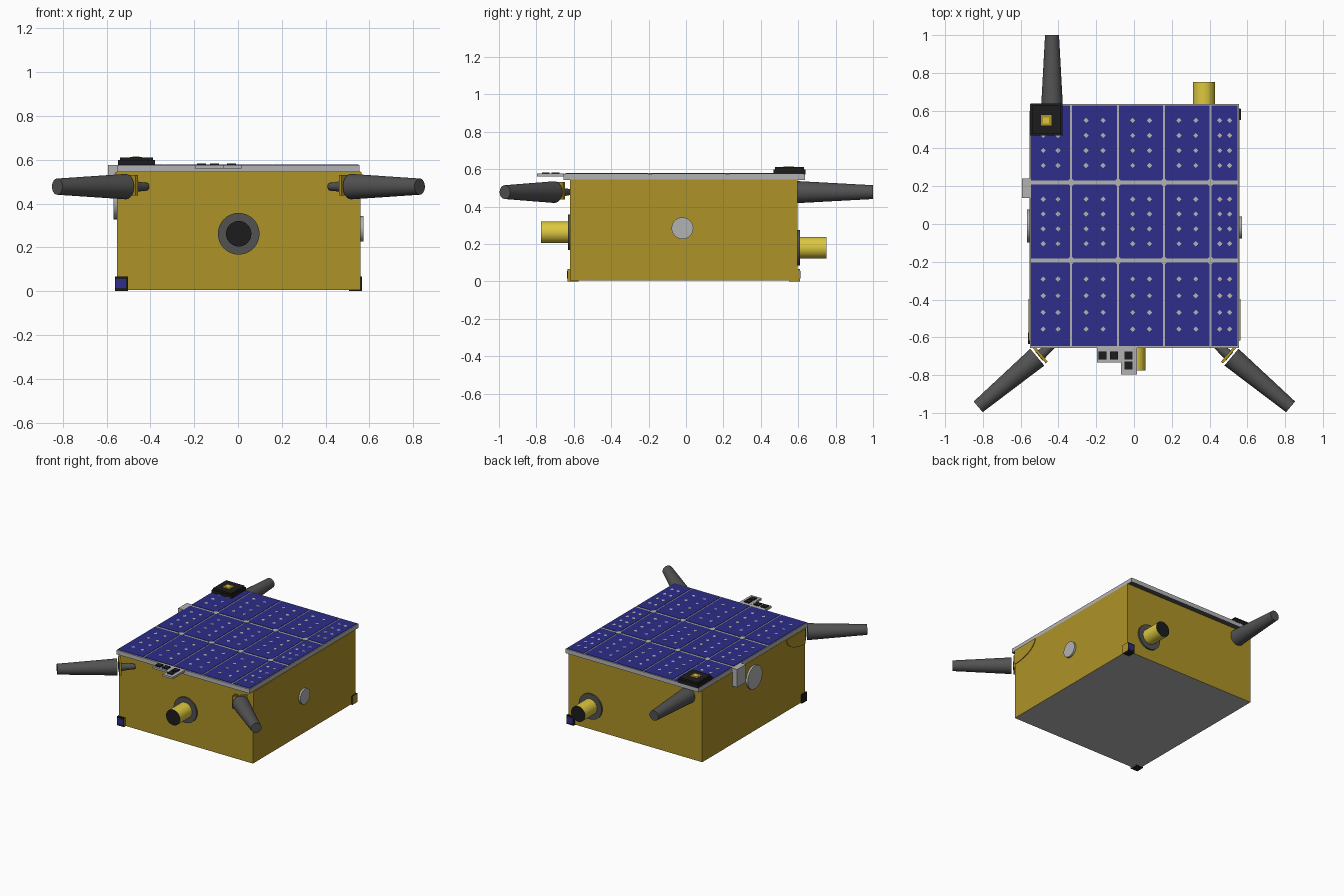
import bpy, bmesh, math
from mathutils import Vector, Matrix

if "Cube" in bpy.data.objects:
    bpy.data.objects.remove(bpy.data.objects["Cube"])


def mat(name, r, g, b):
    m = bpy.data.materials.new(name)
    m.diffuse_color = (r, g, b, 1)
    m.use_nodes = True
    m.node_tree.nodes["Principled BSDF"].inputs["Base Color"].default_value = m.diffuse_color
    return m


FOIL = mat("foil_gold", 0.42, 0.29, 0.02)
BRASS = mat("bright_gold", 0.72, 0.58, 0.05)
BLUE = mat("cell_blue", 0.026, 0.026, 0.26)
GREY = mat("light_grey", 0.45, 0.45, 0.45)
DARK = mat("dark_grey", 0.085, 0.085, 0.085)
BLACK = mat("black", 0.012, 0.012, 0.012)


def finish(name, bm, mats, rule=None, smooth=False):
    bm.normal_update()
    if rule:
        for f in bm.faces:
            f.material_index = rule(f)
    me = bpy.data.meshes.new(name)
    bm.to_mesh(me)
    bm.free()
    for m in mats:
        me.materials.append(m)
    ob = bpy.data.objects.new(name, me)
    bpy.context.collection.objects.link(ob)
    if smooth:
        bpy.context.view_layer.objects.active = ob
        ob.select_set(True)
        bpy.ops.object.shade_smooth_by_angle(angle=math.radians(35))
        ob.select_set(False)
    return ob


def add_box(bm, x0, x1, y0, y1, z0, z1, rot=0):
    m = (Matrix.Translation(((x0 + x1) / 2, (y0 + y1) / 2, (z0 + z1) / 2))
         @ Matrix.Rotation(rot, 4, 'Z') @ Matrix.Diagonal((x1 - x0, y1 - y0, z1 - z0, 1)))
    bmesh.ops.create_cube(bm, size=1, matrix=m)


def box(name, bounds, mats, rule=None, rot=0):
    bm = bmesh.new()
    add_box(bm, *bounds, rot=rot)
    return finish(name, bm, mats, rule)


def rod(name, a, b, r1, r2, mats, rule=None, seg=40):
    """Cylinder or cone from point a to point b."""
    a, b = Vector(a), Vector(b)
    bm = bmesh.new()
    q = (b - a).to_track_quat('Z', 'Y').to_matrix().to_4x4()
    bmesh.ops.create_cone(bm, cap_ends=True, segments=seg, radius1=r1, radius2=r2,
                          depth=(b - a).length, matrix=Matrix.Translation((a + b) / 2) @ q)
    return finish(name, bm, mats, rule, smooth=True)


# Foil-wrapped body with a light grey underside
down = lambda f: int(f.normal.z < -0.5)
box("body", (-0.553, 0.558, -0.62, 0.597, 0.005, 0.545), [FOIL, GREY], down)

# Roof panel, dark beneath
box("roof_panel", (-0.551, 0.555, -0.656, 0.636, 0.543, 0.575), [GREY, DARK], down)

# Solar cells: five columns, three rows
cols = [(-0.545, -0.338), (-0.327, -0.090), (-0.079, 0.154), (0.165, 0.400), (0.411, 0.549)]
rows = [(-0.645, -0.203), (-0.183, 0.21), (0.23, 0.628)]
bm = bmesh.new()
for x0, x1 in cols:
    for y0, y1 in rows:
        add_box(bm, x0, x1, y0, y1, 0.574, 0.578)
finish("solar_cells", bm, [BLUE])


# Small grey contacts on the cells, larger ones where the gaps cross
def contact(bm, x, y, r):
    bmesh.ops.create_cone(bm, cap_ends=True, segments=4, radius1=r, radius2=r, depth=0.004,
                          matrix=Matrix.Translation((x, y, 0.577)))


bm = bmesh.new()
for x0, x1 in cols:
    for y0, y1 in rows:
        for u in (0.31, 0.69):
            for v in (0.2, 0.4, 0.6, 0.8):
                contact(bm, x0 + u * (x1 - x0), y0 + v * (y1 - y0), 0.014)
for x in (-0.3325, -0.0845, 0.1595, 0.4055):
    for y in (-0.193, 0.22):
        contact(bm, x, y, 0.025)
finish("cell_contacts", bm, [GREY])

# Patch antenna on the roof
box("patch_antenna_base", (-0.547, -0.379, 0.468, 0.638, 0.572, 0.598), [BLACK])
box("patch_antenna_top", (-0.539, -0.387, 0.476, 0.630, 0.598, 0.611), [BLACK])
box("patch_antenna_pad", (-0.493, -0.437, 0.521, 0.577, 0.609, 0.613), [FOIL])
box("patch_antenna_core", (-0.481, -0.449, 0.533, 0.565, 0.609, 0.615), [BRASS])

# Sun sensor shelves at the front edge of the roof
box("sensor_shelf_wide", (-0.197, -0.069, -0.733, -0.65, 0.56, 0.575), [GREY])
box("sensor_shelf_long", (-0.069, 0.016, -0.796, -0.65, 0.56, 0.576), [GREY])
bm = bmesh.new()
for x, y in ((-0.166, -0.697), (-0.107, -0.697), (-0.029, -0.697), (-0.029, -0.75)):
    add_box(bm, x - 0.021, x + 0.021, y - 0.021, y + 0.021, 0.57, 0.583)
finish("sun_sensors", bm, [BLACK])

# Bracket and round ports on the sides
box("side_bracket", (-0.593, -0.55, 0.137, 0.24, 0.44, 0.575), [GREY])
rod("left_port", (-0.55, -0.01, 0.415), (-0.567, -0.01, 0.415), 0.087, 0.087, [GREY])
rod("right_port", (0.55, -0.019, 0.284), (0.572, -0.019, 0.284), 0.058, 0.058, [GREY])


# Lens barrels with a flange and a dark front glass
def lens(name, x, y, z, s):
    rod(name + "_flange", (x, y, z), (x, y + s * 0.012, z), 0.095, 0.095, [DARK])
    rod(name + "_barrel", (x, y, z), (x, y + s * 0.155, z), 0.058, 0.058, [BRASS, BLACK],
        lambda f: int(f.normal.y * s > 0.9))


lens("front_lens", 0.003, -0.62, 0.262, -1)
lens("back_lens", 0.37, 0.597, 0.18, 1)

# Tapered antenna booms
ZB = 0.477
rod("back_boom", (-0.434, 0.595, ZB), (-0.434, 1.0, ZB), 0.059, 0.037, [DARK])
for s, side in ((-1, "left"), (1, "right")):
    c = 0.002
    rod(side + "_boom", (c + s * 0.514, -0.705, ZB), (c + s * 0.827, -0.968, ZB), 0.058, 0.037, [DARK])
    rod(side + "_boom_neck", (c + s * 0.505, -0.7, ZB), (c + s * 0.418, -0.627, ZB), 0.03, 0.017, [DARK])
    box(side + "_boom_plate", (c + s * 0.498 - 0.007, c + s * 0.498 + 0.007, -0.746, -0.640, 0.437, 0.53),
        [FOIL], rot=-s * math.radians(40))

    # Rounded foil flap on the side wall beside each boom
    bm = bmesh.new()
    pts = [(-0.618, 0.543)] + [(-0.618 + 0.22 * math.cos(t * math.pi / 20),
                                0.543 - 0.11 * math.sin(t * math.pi / 20)) for t in range(11)]
    face = bm.faces.new([bm.verts.new((c + s * 0.55, y, z)) for y, z in pts])
    ext = bmesh.ops.extrude_face_region(bm, geom=[face])
    bmesh.ops.translate(bm, vec=(s * 0.011, 0, 0),
                        verts=[v for v in ext["geom"] if isinstance(v, bmesh.types.BMVert)])
    bmesh.ops.recalc_face_normals(bm, faces=bm.faces)
    finish(side + "_foil_flap", bm, [FOIL])

# Corner sun sensors at two opposite bottom corners
for s, y, name in ((-1, -0.604, "front_left"), (1, 0.58, "back_right")):
    x = s * 0.534 + 0.002
    box(name + "_corner_sensor", (x - 0.03, x + 0.03, y - 0.03, y + 0.03, 0, 0.066), [BLACK, FOIL],
        lambda f: int(f.normal.x > 0.9))
    yf = y + s * 0.03
    box(name + "_corner_cell", (x - 0.028 + 0.008 * (s > 0), x + 0.028 - 0.008 * (s < 0),
                                yf - 0.002, yf + 0.002, 0.014, 0.056), [BLUE])
